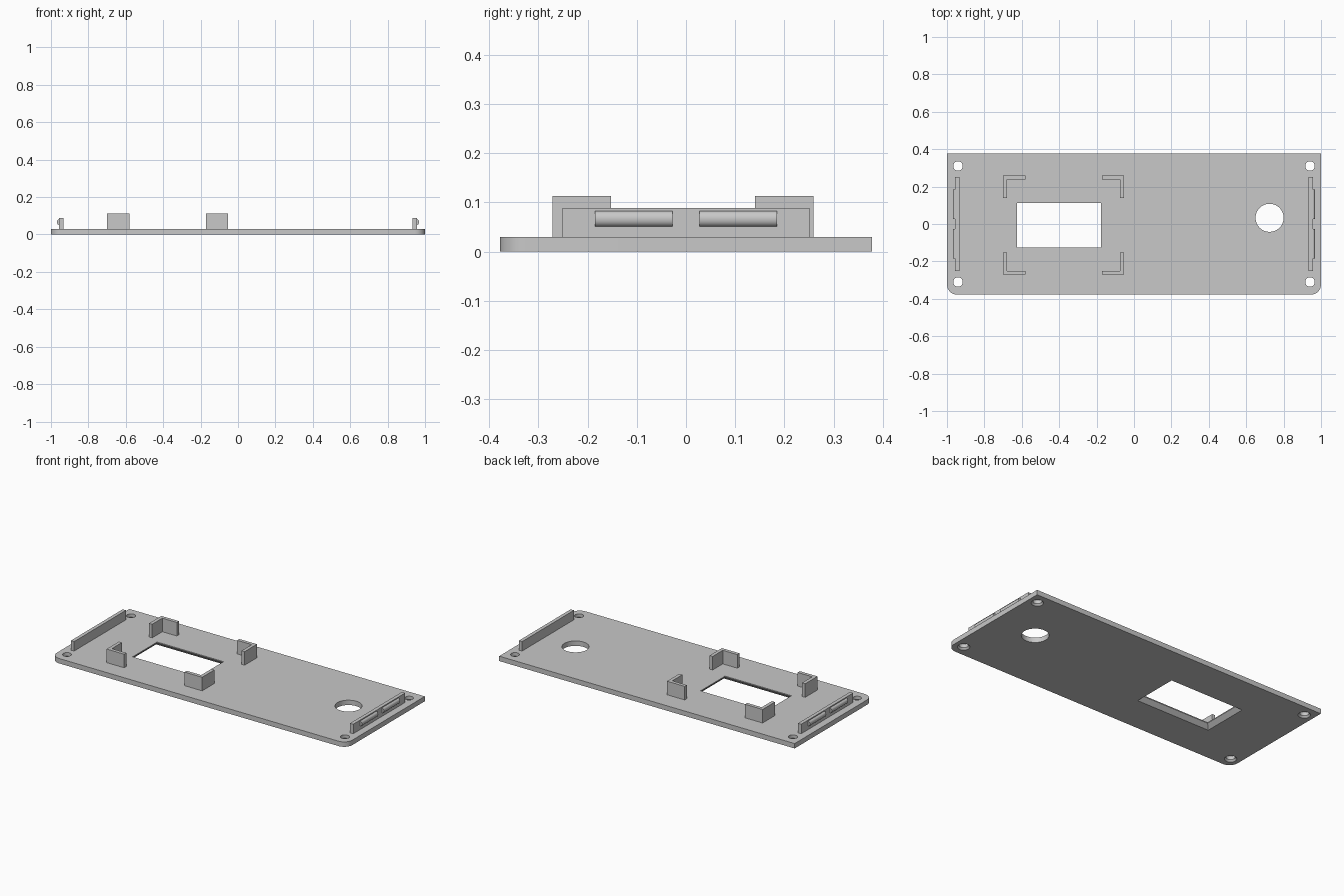
import bpy, bmesh, math

cube = bpy.data.objects.get("Cube")
if cube:
    bpy.data.objects.remove(cube, do_unlink=True)

grey = bpy.data.materials.new("light grey plastic")
grey.use_nodes = True
colour = (0.58, 0.58, 0.58, 1)
grey.diffuse_color = colour
grey.node_tree.nodes["Principled BSDF"].inputs["Base Color"].default_value = colour

T = 0.03  # plate thickness


def loft(name, layers):
    """Closed solid through stacked outlines; layers are (z, points)."""
    bm = bmesh.new()
    rings = [[bm.verts.new((x, y, z)) for x, y in pts] for z, pts in layers]
    n = len(rings[0])
    for a, b in zip(rings, rings[1:]):
        for i in range(n):
            j = (i + 1) % n
            bm.faces.new((a[i], a[j], b[j], b[i]))
    bm.faces.new(rings[0][::-1])
    bm.faces.new(rings[-1])
    bmesh.ops.recalc_face_normals(bm, faces=bm.faces)
    mesh = bpy.data.meshes.new(name)
    bm.to_mesh(mesh)
    bm.free()
    mesh.materials.append(grey)
    obj = bpy.data.objects.new(name, mesh)
    bpy.context.collection.objects.link(obj)
    return obj


def rect(x0, x1, y0, y1, grow=0):
    x0, x1, y0, y1 = x0 - grow, x1 + grow, y0 - grow, y1 + grow
    return [(x0, y0), (x1, y0), (x1, y1), (x0, y1)]


def arc(cx, cy, r, start, end, steps):
    angles = [math.radians(start + (end - start) * i / steps) for i in range(steps + 1)]
    return [(cx + r * math.cos(a), cy + r * math.sin(a)) for a in angles]


def circle(cx, cy, r, n=40):
    return arc(cx, cy, r, 0, 360, n)[:-1]


def select(obj):
    bpy.ops.object.select_all(action='DESELECT')
    obj.select_set(True)
    bpy.context.view_layer.objects.active = obj


def cut(obj, cutter):
    cutter.hide_render = True
    mod = obj.modifiers.new("cut", 'BOOLEAN')
    mod.operation, mod.solver, mod.object = 'DIFFERENCE', 'EXACT', cutter
    select(obj)
    bpy.ops.object.modifier_apply(modifier=mod.name)
    bpy.data.objects.remove(cutter, do_unlink=True)


# Base plate: rounded front corners, square back corners
W, D, R = 1.0, 0.378, 0.055
outline = (arc(-W + R, -D + R, R, 180, 270, 10) + arc(W - R, -D + R, R, 270, 360, 10)
           + [(W, D), (-W, D)])
plate = loft("base_plate", [(0, outline), (T, outline)])

# Display window, bevelled outwards underneath
window = (-0.625, -0.176, -0.126, 0.111)
cut(plate, loft("window_cutter", [(-0.01, rect(*window, 0.034)), (0.024, rect(*window)),
                                  (0.05, rect(*window))]))

# Round button hole
cut(plate, loft("button_cutter", [(-0.01, circle(0.725, 0.033, 0.075, 64)),
                                  (0.05, circle(0.725, 0.033, 0.075, 64))]))

# Countersunk screw holes
for sx in (-1, 1):
    for sy in (-1, 1):
        x, y = sx * 0.941, sy * 0.31
        cut(plate, loft("screw_cutter", [(-0.01, circle(x, y, 0.043)), (0.01, circle(x, y, 0.025)),
                                         (0.05, circle(x, y, 0.025))]))
select(plate)
bpy.ops.object.shade_smooth_by_angle(angle=math.radians(30))

# L-shaped corner brackets around the window
L, t = 0.119, 0.021
for side, cx, sx in (("right", -0.70, 1), ("left", -0.053, -1)):
    for end, cy, sy in (("front", -0.271, 1), ("back", 0.259, -1)):
        shape = [(0, 0), (L, 0), (L, t), (t, t), (t, L), (0, L)]
        pts = [(cx + sx * x, cy + sy * y) for x, y in shape]
        loft(f"bracket_{end}_{side}", [(T, pts), (0.113, pts)])

# Side clip walls, each with two half-round snap ridges
for side, s in (("right", -1), ("left", 1)):
    wall = rect(*sorted((s * 0.934, s * 0.956)), -0.251, 0.251)
    loft(f"clip_wall_{side}", [(T, wall), (0.088, wall)])
    for end, y0, y1 in (("front", -0.185, -0.027), ("back", 0.027, 0.185)):
        profile = arc(0, 0, 0.0155, -90, 90, 16)
        ridge = loft(f"snap_ridge_{end}_{side}", [(y0, profile), (y1, profile)])
        # Lay the extrusion along y, flattened against the wall
        for v in ridge.data.vertices:
            u, w, y = v.co
            v.co = (s * (0.956 + u * 0.8), y, 0.0665 + w)
        if s > 0:
            ridge.data.flip_normals()
        select(ridge)
        bpy.ops.object.shade_smooth_by_angle(angle=math.radians(30))
